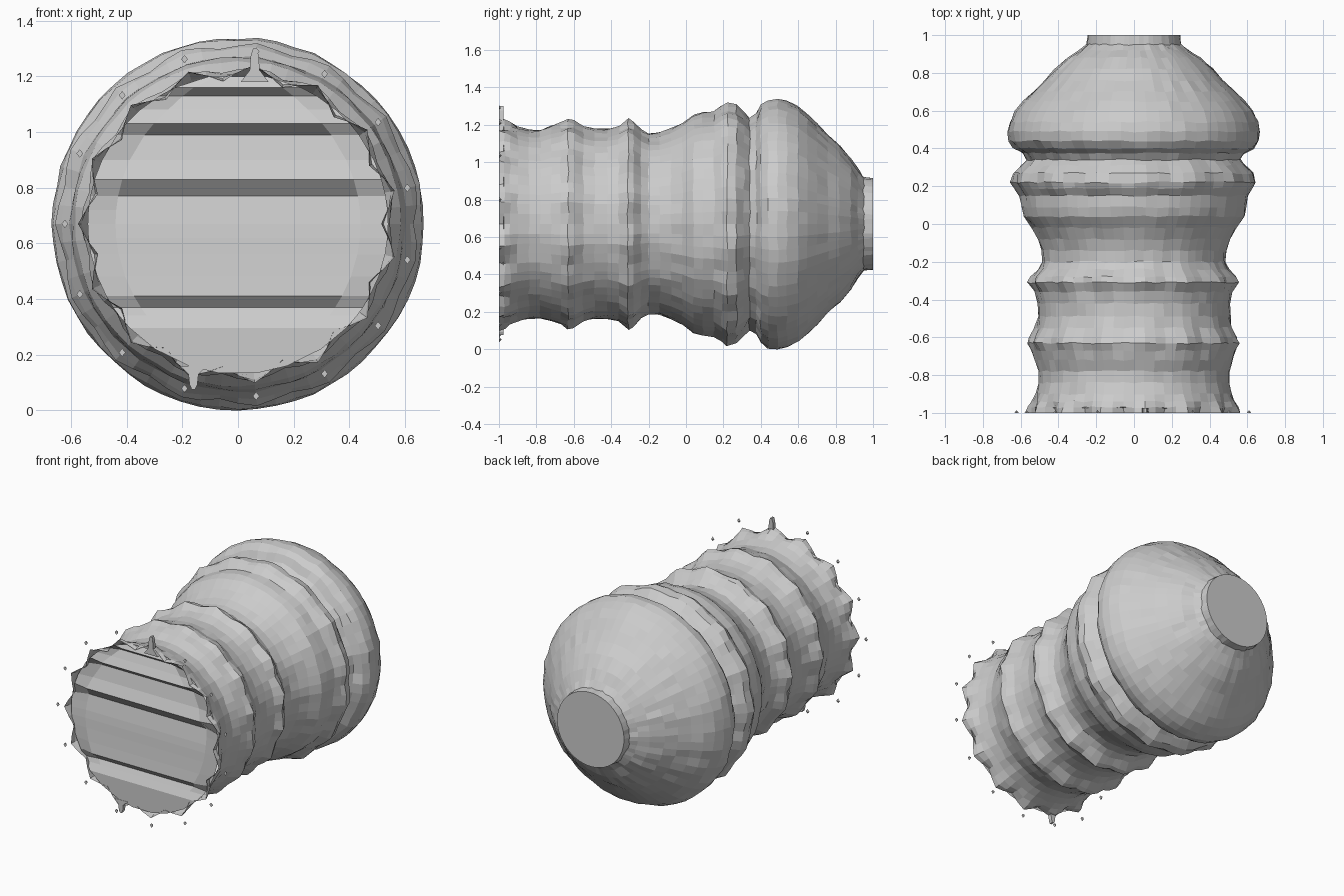
import bpy, bmesh, math, random
from mathutils import Vector

if "Cube" in bpy.data.objects:
    bpy.data.objects.remove(bpy.data.objects["Cube"])

random.seed(4)
CZ = 0.67      # height of the long axis
SEG = 60
BUMPS = 15     # scallops around each ridge


def finish(name, bm, smooth=False):
    bmesh.ops.recalc_face_normals(bm, faces=bm.faces)
    me = bpy.data.meshes.new(name)
    bm.to_mesh(me)
    bm.free()
    ob = bpy.data.objects.new(name, me)
    bpy.context.collection.objects.link(ob)
    return ob


def ring_point(r, a, y):
    return Vector((r * math.cos(a), y, CZ + r * math.sin(a)))


# Turned body: (y, radius, scallop depth)
profile = [
    (-1.00, 0.545, 0.03), (-0.97, 0.545, 0.02), (-0.94, 0.535, 0.008),
    (-0.90, 0.52, 0), (-0.84, 0.505, 0), (-0.78, 0.505, 0), (-0.72, 0.525, 0),
    (-0.67, 0.54, 0.004), (-0.63, 0.557, 0.012), (-0.60, 0.548, 0.01),
    (-0.55, 0.522, 0.006), (-0.49, 0.51, 0), (-0.42, 0.51, 0), (-0.36, 0.522, 0.003),
    (-0.31, 0.553, 0.014), (-0.28, 0.542, 0.01), (-0.24, 0.505, 0.004),
    (-0.20, 0.485, 0), (-0.14, 0.488, 0), (-0.08, 0.508, 0), (-0.02, 0.54, 0),
    (0.04, 0.585, 0), (0.09, 0.597, 0), (0.15, 0.602, 0.003), (0.19, 0.63, 0.008),
    (0.22, 0.645, 0.01), (0.27, 0.635, 0.008), (0.31, 0.595, 0.006),
    (0.34, 0.565, 0.006), (0.375, 0.588, 0.006), (0.40, 0.635, 0.005),
    (0.44, 0.663, 0.002), (0.49, 0.668, 0), (0.54, 0.658, 0), (0.60, 0.63, 0),
    (0.65, 0.588, 0), (0.70, 0.535, 0), (0.76, 0.475, 0), (0.82, 0.42, 0),
    (0.88, 0.352, 0), (0.92, 0.29, 0), (0.95, 0.25, 0), (1.00, 0.245, 0),
]
bm = bmesh.new()
rings = []
for i, (y, r, s) in enumerate(profile):
    end = i in (0, len(profile) - 1)
    ring = []
    for k in range(SEG):
        a = 2 * math.pi * k / SEG
        rr = r + s * math.cos(BUMPS * (a - math.radians(12)))
        if not end:
            rr += random.uniform(-0.005, 0.004)
        yy = y if end else y + random.uniform(-0.005, 0.005)
        ring.append(bm.verts.new(ring_point(rr, a, yy)))
    rings.append(ring)
for r0, r1 in zip(rings, rings[1:]):
    for k in range(SEG):
        j = (k + 1) % SEG
        bm.faces.new((r0[k], r0[j], r1[j], r1[k]))
bm.faces.new(rings[-1])
finish("turned_body", bm)

# Ribbed front panel: (z, y) section swept sideways, trimmed to the round opening
section = [(1.20, -0.97), (1.16, -0.99), (1.13, -0.95), (1.08, -0.97), (1.03, -0.995),
           (0.99, -0.945), (0.90, -0.965), (0.83, -0.995), (0.77, -0.945),
           (0.72, -0.955), (0.67, -0.965), (0.62, -0.972), (0.56, -0.978),
           (0.48, -0.987), (0.41, -0.997), (0.37, -0.96), (0.34, -0.975),
           (0.295, -0.998), (0.22, -0.998), (0.16, -0.998), (0.135, -0.998)]
bm = bmesh.new()
rows = []
for z, y in section:
    w = math.sqrt(max(0.54 ** 2 - (z - CZ) ** 2, 0.003))
    inner = w - min(0.1, w * 0.3)
    edge = y if z < 0.3 else -0.975
    rows.append([bm.verts.new((-w, edge, z)), bm.verts.new((-inner, y, z)),
                 bm.verts.new((inner, y, z)), bm.verts.new((w, edge, z))])
for a, b in zip(rows, rows[1:]):
    for k in range(3):
        bm.faces.new((a[k], a[k + 1], b[k + 1], b[k]))
panel = finish("ribbed_front_panel", bm)
# make the panel face forward
if sum(p.normal.y * p.area for p in panel.data.polygons) > 0:
    panel.data.flip_normals()

# Small loose chips around the front rim
bm = bmesh.new()
for k in range(BUMPS):
    a = math.radians(12) + 2 * math.pi * k / BUMPS
    tip = bm.verts.new(ring_point(0.622, a, -0.985))
    base = [bm.verts.new(ring_point(0.622, a, -1) + Vector((dx, 0, dz)))
            for dx, dz in ((0.012, 0), (0, 0.015), (-0.012, 0), (0, -0.015))]
    bm.faces.new(base)
    for j in range(4):
        bm.faces.new((base[j], base[(j + 1) % 4], tip))
finish("rim_chips", bm)

# Two thin drips on the front rim
for name, x, z0, z1 in (("lower_drip", -0.16, 0.16, 0.075), ("upper_drip", 0.06, 1.18, 1.30)):
    bm = bmesh.new()
    levels = []
    for t, w in ((0, 0.05), (0.35, 0.018), (0.8, 0.014), (1, 0.006)):
        z = z0 + (z1 - z0) * t
        levels.append([bm.verts.new((x + dx * w, y, z))
                       for dx, y in ((-1, -1), (1, -1), (1, -0.975), (-1, -0.975))])
    for a, b in zip(levels, levels[1:]):
        for k in range(4):
            bm.faces.new((a[k], a[(k + 1) % 4], b[(k + 1) % 4], b[k]))
    bm.faces.new(levels[0])
    bm.faces.new(levels[-1])
    finish(name, bm)
